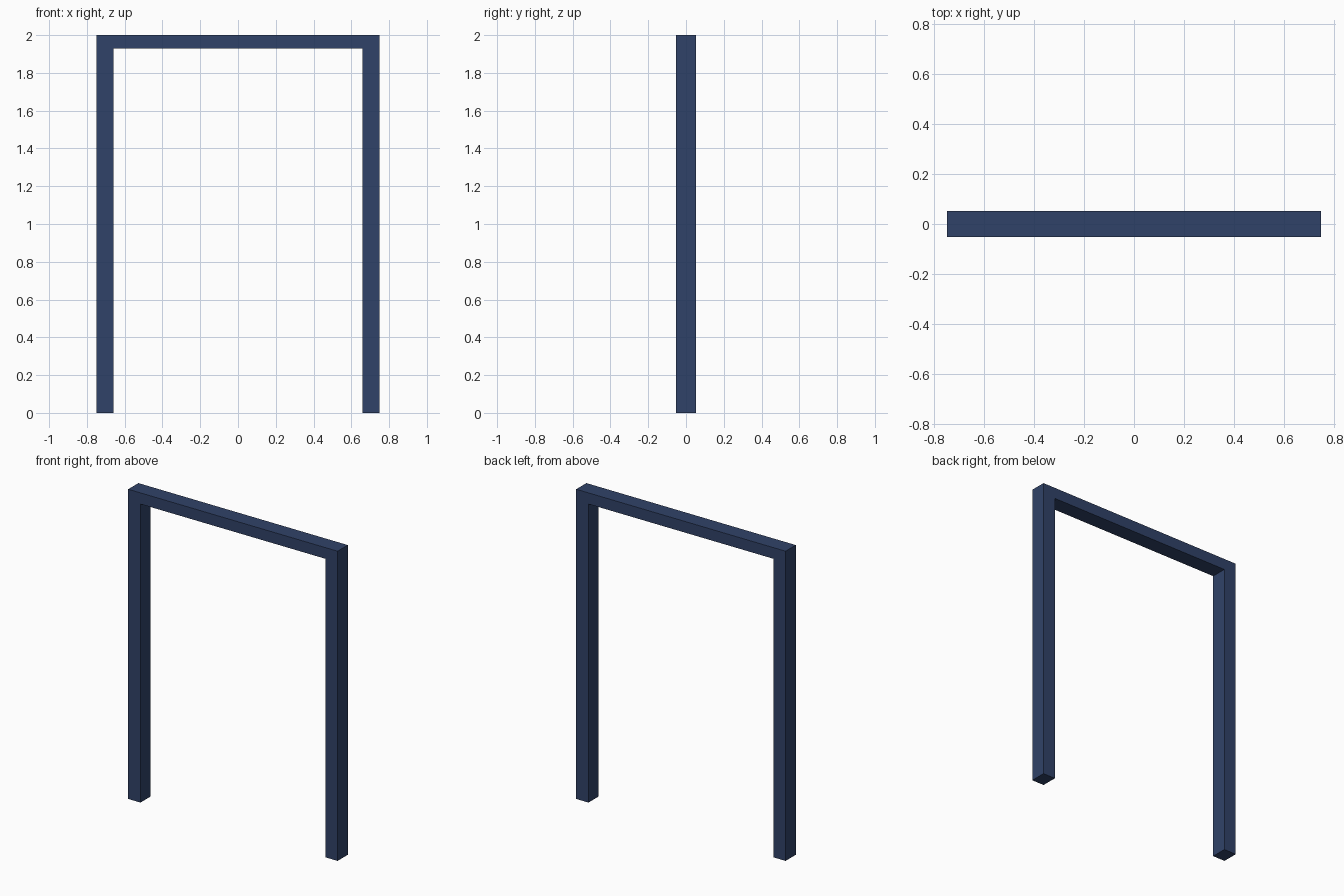
import bpy
import bmesh

if "Cube" in bpy.data.objects:
    bpy.data.objects.remove(bpy.data.objects["Cube"])

HALF_W, HEIGHT = 0.748, 2.0
POST_W, RAIL_H, HALF_D = 0.088, 0.072, 0.052

# Door frame: U-shaped profile, right half then mirrored for the left
inner, rail_z = HALF_W - POST_W, HEIGHT - RAIL_H
right = [(inner, rail_z), (inner, 0), (HALF_W, 0), (HALF_W, HEIGHT)]
profile = right + [(-x, z) for x, z in reversed(right)]

bm = bmesh.new()
face = bm.faces.new([bm.verts.new((x, -HALF_D, z)) for x, z in profile])
ext = bmesh.ops.extrude_face_region(bm, geom=[face], use_keep_orig=True)
verts = [g for g in ext["geom"] if isinstance(g, bmesh.types.BMVert)]
bmesh.ops.translate(bm, verts=verts, vec=(0, 2 * HALF_D, 0))
bmesh.ops.recalc_face_normals(bm, faces=bm.faces)

mesh = bpy.data.meshes.new("door_frame")
bm.to_mesh(mesh)
bm.free()
frame = bpy.data.objects.new("door_frame", mesh)
bpy.context.collection.objects.link(frame)

# Dark blue paint
paint = bpy.data.materials.new("dark_blue_paint")
paint.diffuse_color = (0.03, 0.055, 0.14, 1)
paint.use_nodes = True
paint.node_tree.nodes["Principled BSDF"].inputs["Base Color"].default_value = paint.diffuse_color
mesh.materials.append(paint)
